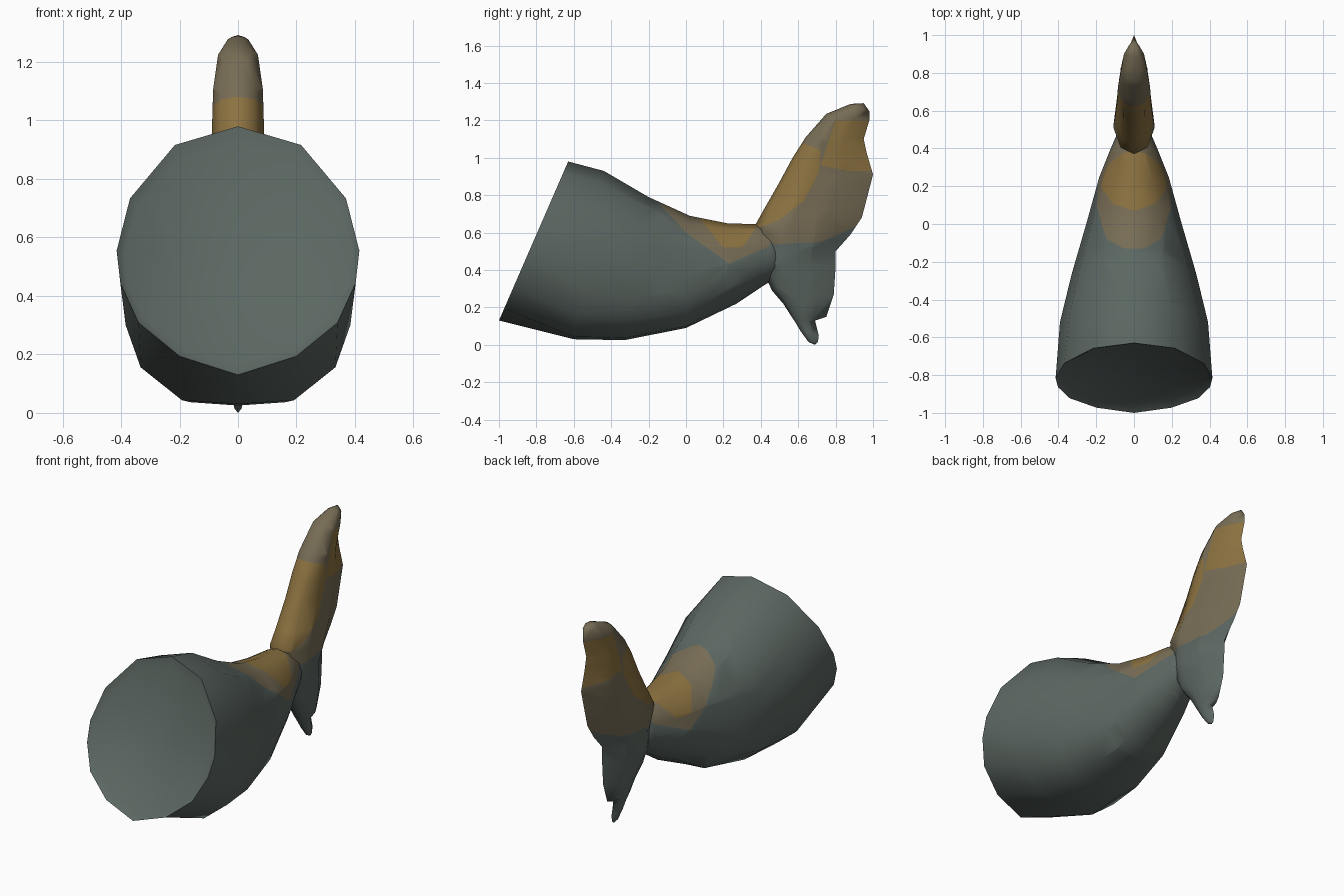
import bpy, bmesh, math
from mathutils import Vector

if "Cube" in bpy.data.objects:
    bpy.data.objects.remove(bpy.data.objects["Cube"])


def material(name, rgb):
    m = bpy.data.materials.new(name)
    m.diffuse_color = (*rgb, 1)
    m.use_nodes = True
    m.node_tree.nodes["Principled BSDF"].inputs["Base Color"].default_value = m.diffuse_color
    return m


MATS = [material("slate_green", (0.107, 0.136, 0.122)),
        material("olive_grey", (0.185, 0.152, 0.092)),
        material("ochre", (0.262, 0.168, 0.052))]


def section(bm, a, b, width, profile):
    """Closed ring between two side-plane points (y, z); profile is (t, half width)."""
    a, b = Vector((0, *a)), Vector((0, *b))
    half = [(a.lerp(b, t), w * width) for t, w in profile]
    pts = [p + Vector((w, 0, 0)) for p, w in half]
    pts += [p - Vector((w, 0, 0)) for p, w in half[-2:0:-1]]
    return [bm.verts.new(p) for p in pts]


def bridge(bm, r0, r1):
    n = len(r0)
    for i in range(n):
        j = (i + 1) % n
        bm.faces.new((r0[i], r0[j], r1[j], r1[i]))


def fan(bm, ring, point):
    c = bm.verts.new(point)
    for i in range(len(ring)):
        bm.faces.new((ring[i], ring[(i + 1) % len(ring)], c))


def paint(bm, zones, y_min):
    """Cut the colour borders into the mesh, then colour the faces inside each zone.
    Zones are convex counter-clockwise outlines in the side plane."""
    for poly, mat in zones:
        for (y0, z0), (y1, z1) in zip(poly, poly[1:] + poly[:1]):
            faces = [f for f in bm.faces if f.calc_center_median().y > y_min]
            geom = list({e for f in faces for e in f.edges}) + faces
            geom += list({v for f in faces for v in f.verts})
            bmesh.ops.bisect_plane(bm, geom=geom, dist=1e-4, plane_co=(0, y0, z0),
                                   plane_no=(0, z1 - z0, y0 - y1))
    for poly, mat in zones:
        for f in bm.faces:
            c = f.calc_center_median()
            if c.y > y_min and all((y1 - y0) * (c.z - z0) - (z1 - z0) * (c.y - y0) > 0
                   for (y0, z0), (y1, z1) in zip(poly, poly[1:] + poly[:1])):
                f.material_index = mat


def finish(bm, name, angle):
    bmesh.ops.recalc_face_normals(bm, faces=bm.faces[:])
    me = bpy.data.meshes.new(name)
    bm.to_mesh(me)
    bm.free()
    for m in MATS:
        me.materials.append(m)
    ob = bpy.data.objects.new(name, me)
    bpy.context.collection.objects.link(ob)
    bpy.ops.object.select_all(action='DESELECT')
    ob.select_set(True)
    bpy.context.view_layer.objects.active = ob
    bpy.ops.object.shade_smooth_by_angle(angle=math.radians(angle))


# Tapering body: rings from the slanted cut end to the tail root
RIM = [(0, 0), (.075, .52), (.29, .89), (.5, 1), (.63, .97), (.79, .82), (.925, .48), (1, 0)]
BELLY = [(0, 0), (.07, .5), (.26, .87), (.5, 1), (.7, .98), (.86, .85), (.985, .49), (1, 0)]
bm = bmesh.new()
body_rings = [
    ((-.63, .98), (-1, .13), .415, RIM),
    ((-.44, .93), (-.6, .03), .392, BELLY),
    ((-.2, .79), (-.33, .025), .33, BELLY),
    ((.02, .69), (0, .09), .25, BELLY),
    ((.22, .65), (.27, .22), .185, RIM),
    ((.37, .645), (.42, .32), .125, RIM),
    ((.48, .62), (.52, .38), .08, RIM)]
rings = [section(bm, *r) for r in body_rings]
for r0, r1 in zip(rings, rings[1:]):
    bridge(bm, r0, r1)
fan(bm, rings[-1], (0, .52, .5))
# Shallow recessed cap closing the cut end
cap = section(bm, (-.635, .92), (-.955, .165), .39, RIM)
bridge(bm, rings[0], cap)
fan(bm, cap, (0, -.785, .55))
paint(bm, [
    ([(-.13, .9), (-.13, .74), (0, .6), (.23, .435), (.45, .53), (.45, .9)], 1),
    ([(.07, .9), (.07, .68), (.2, .52), (.3, .52), (.4, .66), (.4, .9)], 2)], -.25)
finish(bm, "body", 55)

# Tail fin: teardrop sections stacked from the lower tip to the upper tip
DROP = [(0, 0), (.07, .65), (.28, 1), (.65, .78), (1, 0)]
bm = bmesh.new()
fin_rings = [
    ((.655, .015), (.705, .015), .012),
    ((.615, .07), (.71, .05), .024),
    ((.588, .115), (.69, .13), .032),
    ((.565, .15), (.75, .15), .045),
    ((.52, .22), (.79, .27), .06),
    ((.46, .29), (.80, .42), .08),
    ((.40, .42), (.80, .5), .1),
    ((.37, .64), (.88, .59), .11),
    ((.42, .73), (.94, .68), .1),
    ((.5, .87), (1, .91), .09),
    ((.57, 1), (.965, 1.03), .088),
    ((.64, 1.11), (.95, 1.1), .085),
    ((.75, 1.235), (.98, 1.2), .068),
    ((.88, 1.288), (.98, 1.25), .035)]
rings = [section(bm, *r, DROP) for r in fin_rings]
for r0, r1 in zip(rings, rings[1:]):
    bridge(bm, r0, r1)
fan(bm, rings[0], (0, .69, 0))
fan(bm, rings[-1], (0, .95, 1.292))
paint(bm, [
    ([(.3, .53), (.72, .55), (.84, .6), (1.1, .74), (1.1, 1.4), (.3, 1.4)], 1),
    ([(.3, .6), (.38, .62), (.5, .67), (.63, .77), (.71, .92), (.72, 1.04),
      (.6, 1.09), (.3, 1.09)], 2),
    ([(.72, .96), (.86, .93), (1.1, .93), (1.1, 1.2), (.8, 1.2)], 2)], -1)
finish(bm, "tail_fin", 80)
